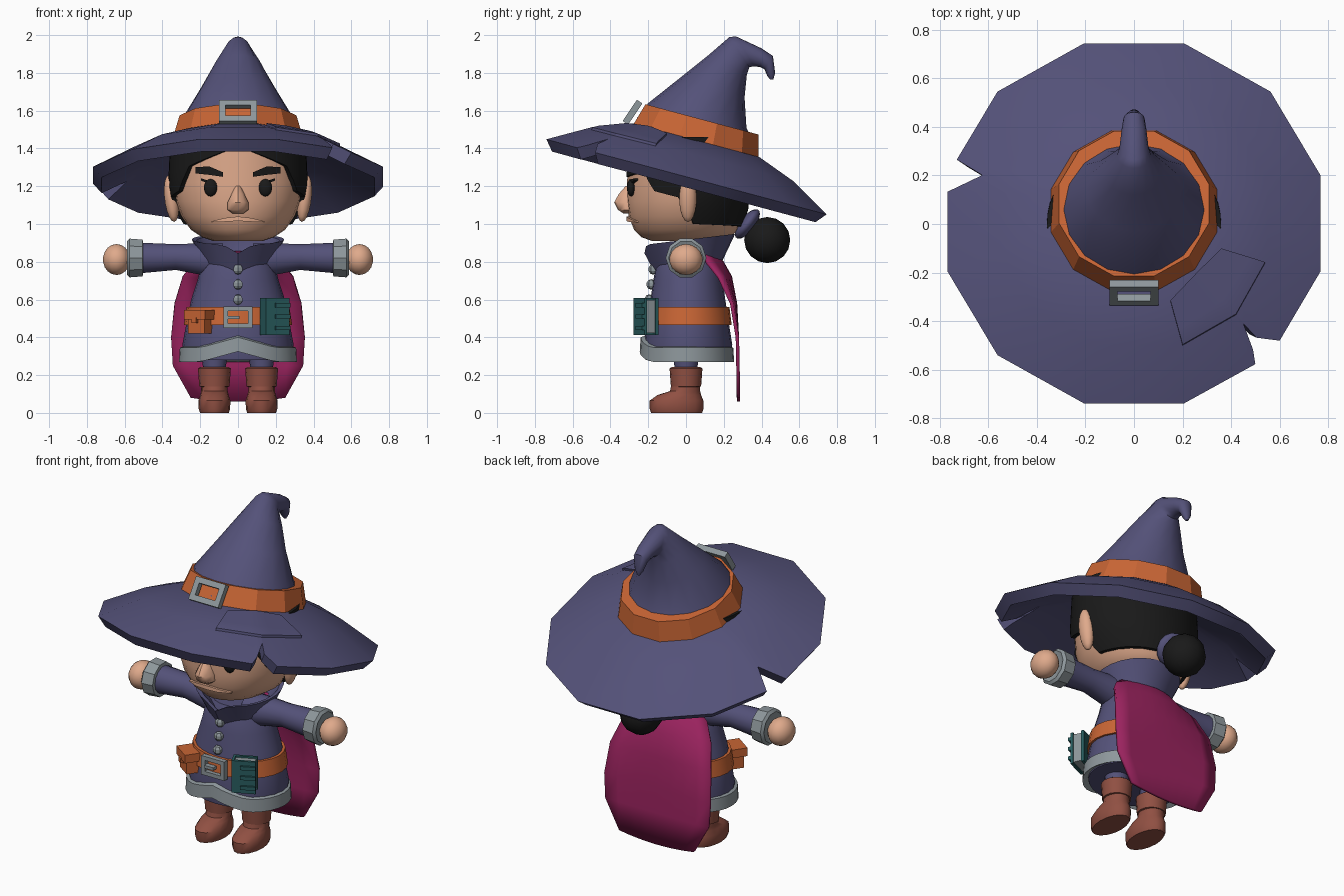
import bpy, bmesh, math
from mathutils import Matrix, Vector, Euler

if "Cube" in bpy.data.objects:
    bpy.data.objects.remove(bpy.data.objects["Cube"])


def material(name, r, g, b):
    m = bpy.data.materials.new(name)
    m.diffuse_color = (r, g, b, 1)
    m.use_nodes = True
    m.node_tree.nodes["Principled BSDF"].inputs["Base Color"].default_value = m.diffuse_color
    return m


PURPLE = material("purple_cloth", .088, .083, .19)
ORANGE = material("orange_leather", .58, .13, .035)
GREY = material("grey_trim", .27, .31, .33)
SKIN = material("skin", .74, .40, .26)
BLACK = material("black_hair", .010, .010, .010)
BROWN = material("brown_boots", .28, .08, .055)
MAGENTA = material("magenta_cape", .33, .017, .115)
TEAL = material("teal_book", .022, .11, .115)


def finish(name, bm, mat, angle=40, matrix=None):
    if matrix is not None:
        bm.transform(matrix)
    bmesh.ops.recalc_face_normals(bm, faces=bm.faces)
    me = bpy.data.meshes.new(name)
    bm.to_mesh(me)
    bm.free()
    me.materials.append(mat)
    ob = bpy.data.objects.new(name, me)
    bpy.context.collection.objects.link(ob)
    bpy.ops.object.select_all(action='DESELECT')
    ob.select_set(True)
    bpy.context.view_layer.objects.active = ob
    bpy.ops.object.shade_smooth_by_angle(angle=math.radians(angle))
    return ob


def loft(name, rings, mat, caps=True, closed=True, loop=False, angle=40, matrix=None):
    """Skin a list of equal-length point rings."""
    bm = bmesh.new()
    vs = [[bm.verts.new(p) for p in r] for r in rings]
    n = len(rings[0])
    pairs = list(zip(vs, vs[1:])) + ([(vs[-1], vs[0])] if loop else [])
    for a, b in pairs:
        for i in range(n if closed else n - 1):
            j = (i + 1) % n
            bm.faces.new((a[i], a[j], b[j], b[i]))
    if caps and closed and not loop:
        bm.faces.new(vs[0])
        bm.faces.new(vs[-1])
    return finish(name, bm, mat, angle, matrix)


def ring(cx, cy, z, rx, ry, n=16, off=0.0, dz=None):
    out = []
    for i in range(n):
        a = off + 2 * math.pi * i / n
        x, y = cx + rx * math.cos(a), cy + ry * math.sin(a)
        out.append((x, y, z + (dz(x, y) if dz else 0)))
    return out


def ball(name, loc, scale, mat, rot=(0, 0, 0), u=14, v=9, angle=50):
    bm = bmesh.new()
    bmesh.ops.create_uvsphere(bm, u_segments=u, v_segments=v, radius=1)
    return finish(name, bm, mat, angle, Matrix.LocRotScale(Vector(loc), Euler(rot), Vector(scale)))


def boxes(name, items, mat, matrix=None):
    bm = bmesh.new()
    for c, s in items:
        bmesh.ops.create_cube(bm, size=1, matrix=Matrix.LocRotScale(Vector(c), None, Vector(s)))
    return finish(name, bm, mat, 30, matrix)


def buckle(name, w, h, t, d, matrix):
    items = [((0, 0, s * (h - t) / 2), (w, d, t)) for s in (-1, 1)]
    items += [((s * (w - t) / 2, 0, 0), (t, d, h - 2 * t)) for s in (-1, 1)]
    return boxes(name, items, GREY, matrix)


def place(x, y, z, rx=0, rz=0):
    return Matrix.LocRotScale(Vector((x, y, z)), Euler((math.radians(rx), 0, math.radians(rz))), None)


# ---- Hat brim: twelve-sided with two torn notches, tilted back ----
HAT = place(0, 0, 1.24, rx=-15)
OFF = math.radians(15)
C15 = math.cos(OFF)


def poly_r(x, y):
    """Radius of the twelve-sided outline passing through (x, y)."""
    return max(x * math.cos(k * math.pi / 6) + y * math.sin(k * math.pi / 6) for k in range(12)) / C15


notches = {5: [(-.73, .272), (-.625, .185), (-.768, .135)],
           10: [(.50, -.60), (.49, -.545), (.45, -.45), (.505, -.50), (.60, -.50)]}
outline = []
for k in range(12):
    a = OFF + k * math.pi / 6
    outline += notches.get(k, [(.795 * math.cos(a), .795 * math.sin(a))])


def brim_h(r):
    if r < .57:
        return .21 - (r - .36) * .075 / .21
    return .135 - (r - .57) * .125 / .225


def inner(r, h):
    return [(x * r / poly_r(x, y), y * r / poly_r(x, y), h) for x, y in outline]


rim_top = [(x, y, brim_h(poly_r(x, y))) for x, y in outline]
rim_low = [(x * .94, y * .94, brim_h(poly_r(x, y)) - .055) for x, y in outline]
loft("hat_brim", [inner(.30, .17), inner(.55, .09), rim_low, rim_top, inner(.57, .135),
                  inner(.36, .21), inner(.30, .215)], PURPLE, loop=True, angle=30, matrix=HAT)

# Sewn patch lying on the brim
edge_a = [Vector(p) for p in ((.36, -.16), (.255, -.27), (.15, -.38))]
edge_b = [Vector(p) for p in ((.54, -.20), (.42, -.42), (.20, -.55))]


def patch_row(i):
    k, f = min(i // 4, 1), (i - 4 * min(i // 4, 1)) / 4
    a, b = edge_a[k].lerp(edge_a[k + 1], f), edge_b[k].lerp(edge_b[k + 1], f)
    pts = [a.lerp(b, j / 6) for j in range(7)]
    top = [(p.x, p.y, brim_h(poly_r(*p)) + .014) for p in pts]
    return top + [(p.x, p.y, brim_h(poly_r(*p)) - .01) for p in reversed(pts)]


loft("hat_patch", [patch_row(i) for i in range(9)], PURPLE, angle=30, matrix=HAT)

# Hat band and its buckle
loft("hat_band", [ring(0, 0, h, r, r, 12, OFF) for h, r in
                  ((.19, .30), (.20, .357), (.325, .32), (.325, .27))], ORANGE, angle=25, matrix=HAT)
buckle("hat_buckle", .20, .135, .033, .035, place(0, -.283, 1.592, rx=-34))


# Hat cone: each ring runs from a front point to a back point
def slant(yf, zf, yb, zb, rx, n=16):
    f, b = Vector((0, yf, zf)), Vector((0, yb, zb))
    c, d = (f + b) / 2, (f - b) / 2
    return [c + d * math.cos(t) + Vector((rx * math.sin(t), 0, 0))
            for t in (2 * math.pi * i / n for i in range(n))]


loft("hat_cone", [slant(*p) for p in (
    (-.26, 1.56, .36, 1.42, .31), (-.20, 1.64, .32, 1.51, .285), (-.03, 1.775, .31, 1.67, .195),
    (.12, 1.895, .322, 1.79, .125), (.23, 1.99, .335, 1.83, .07), (.265, 1.993, .36, 1.835, .06),
    (.40, 1.93, .395, 1.83, .05), (.46, 1.89, .415, 1.82, .043), (.472, 1.80, .43, 1.785, .025),
    (.462, 1.765, .445, 1.765, .008))], PURPLE)

# ---- Head ----
HEAD = [(.91, .13, .18), (.93, .19, .235), (.97, .25, .275), (1.04, .30, .303), (1.12, .33, .314),
        (1.22, .345, .312), (1.46, .335, .30)]


def head_r(z):
    for (z0, a0, b0), (z1, a1, b1) in zip(HEAD, HEAD[1:]):
        if z <= z1:
            t = (z - z0) / (z1 - z0)
            return a0 + (a1 - a0) * t, b0 + (b1 - b0) * t
    return HEAD[-1][1:]


def face_y(x, z):
    rx, ry = head_r(z)
    return -ry * math.sqrt(max(0, 1 - (x / rx) ** 2))


loft("head", [ring(0, 0, z, rx, ry, 24) for z, rx, ry in HEAD], SKIN)

# Hair: hairline drops from the forehead to the nape
LINE = [(0, 1.41), (35, 1.33), (48, 1.30), (56, 1.18), (84, 1.14), (97, 1.0), (180, .985)]


def hair_column(i, n=48):
    deg = abs((i * 360 / n + 180) % 360 - 180)
    for (d0, z0), (d1, z1) in zip(LINE, LINE[1:]):
        if deg <= d1:
            low = z0 + (z1 - z0) * (deg - d0) / (d1 - d0)
            break
    a = math.radians(i * 360 / n - 90)
    col = []
    for z, g in [(low, .96)] + [(low + (1.46 - low) * t / 5, 1.07) for t in range(6)] + [(1.46, .5)]:
        rx, ry = head_r(z)
        col.append((rx * g * math.cos(a), ry * g * math.sin(a), z))
    return col


loft("hair", [hair_column(i) for i in range(48)], BLACK, closed=False, loop=True)
ball("hair_bun", (0, .43, .915), (.122, .122, .122), BLACK, u=12, v=8)
ball("hair_tie", (0, .325, 1.0), (.095, .095, .04), PURPLE, rot=(math.radians(-128), 0, 0))


# ---- Face ----
def face_strip(name, pts, d, mat):
    rows = []
    for x, z, h in pts:
        y = face_y(x, z)
        rows.append([(x, y + .02, z - h), (x, y - d, z - h), (x, y - d, z + h), (x, y + .02, z + h)])
    loft(name, rows, mat, angle=30)


loft("nose", [ring(0, -.30, z, rx, ry, 10, math.pi / 2) for z, rx, ry in
              ((1.055, .03, .03), (1.075, .058, .06), (1.115, .058, .08), (1.16, .035, .055),
               (1.2, .015, .02))], SKIN)
face_strip("mouth", [(-.14, 1.012, .003), (-.07, 1.022, .01), (0, 1.028, .012),
                     (.07, 1.022, .01), (.14, 1.012, .003)], .018, SKIN)
for s, side in ((-1, "right"), (1, "left")):
    ball(side + "_eye", (s * .145, face_y(.145, 1.19) - .008, 1.192), (.036, .022, .046), BLACK)
    face_strip(side + "_eyelash", [(s * .16, 1.222, .008), (s * .195, 1.236, .006)], .02, BLACK)
    face_strip(side + "_brow", [(s * .08, 1.262, .012), (s * .15, 1.282, .022), (s * .225, 1.285, .017)],
               .014, BLACK)
    ball(side + "_ear", (s * .352, .01, 1.135), (.038, .046, .125), SKIN, rot=(0, s * .12, 0))

# ---- Robe, collar and hem ----
loft("robe", [ring(0, .01, z, rx, ry, 24) for z, rx, ry in (
    (.28, .28, .225), (.36, .295, .235), (.5, .268, .213), (.6, .248, .198), (.7, .215, .183),
    (.78, .195, .17), (.85, .15, .14))], PURPLE)


def hem_rise(x, y):
    return .055 * max(0, 1 - abs(x) / .2) if y < 0 else 0


loft("robe_hem", [ring(0, .005, z, rx, ry, 32, 0, hem_rise) for z, rx, ry in (
    (.29, .275, .215), (.27, .312, .25), (.345, .308, .245), (.355, .28, .22))], GREY, loop=True, angle=30)


def collar_dip(x, y):
    return .12 * (y - .03) - (.045 * max(0, 1 - abs(x) / .08) if y < 0 else 0)


loft("collar", [ring(0, .02, z, rx, ry, 24, 0, collar_dip) for z, rx, ry in (
    (.79, .185, .175), (.84, .205, .20), (.92, .245, .24), (.915, .22, .215), (.83, .15, .14))],
     PURPLE, angle=35)
for i, z in enumerate((.60, .68, .76)):
    ball("button_%d" % (i + 1), (0, -.195 + (z - .6) * .13, z), (.028, .025, .028), GREY, u=6, v=5, angle=20)

# ---- Belt, pouch and book ----
loft("belt", [ring(0, .01, z, rx, ry, 24) for z, rx, ry in (
    (.465, .25, .2), (.465, .287, .232), (.56, .272, .22), (.56, .24, .19))], ORANGE, loop=True, angle=30)
buckle("belt_buckle", .155, .115, .024, .03, place(0, -.228, .507))
boxes("belt_prong", [((-.022, 0, 0), (.06, .03, .018))], GREY, place(0, -.235, .505))
POUCH = place(-.20, -.178, .485, rz=-35)
boxes("pouch", [((0, 0, -.015), (.105, .075, .10)), ((0, -.006, .035), (.135, .095, .05)),
                ((0, -.05, .005), (.03, .02, .03))], ORANGE, POUCH)
BOOK = place(.195, -.212, .51, rz=25)
boxes("book_cover", [((0, s * .033, 0), (.135, .016, .195)) for s in (-1, 1)] +
      [((-.062, 0, 0), (.014, .08, .195))] +
      [((.025, -.047, z), (.085, .014, .022)) for z in (-.06, 0, .06)], TEAL, BOOK)
boxes("book_pages", [((.002, 0, 0), (.115, .052, .175))], GREY, BOOK)


# ---- Arms and legs ----
def x_ring(x, z, r, n=14):
    return [(x, r * math.cos(2 * math.pi * i / n), z + r * math.sin(2 * math.pi * i / n)) for i in range(n)]


for s, side in ((-1, "right"), (1, "left")):
    loft(side + "_sleeve", [x_ring(s * x, z, r) for x, z, r in (
        (.08, .80, .10), (.2, .815, .085), (.33, .825, .07), (.52, .82, .083))], PURPLE)
    loft(side + "_cuff", [x_ring(s * x, .82, r, 10) for x, r in (
        (.50, .07), (.505, .102), (.575, .108), (.588, .092), (.57, .05))], GREY, angle=30)
    ball(side + "_hand", (s * .643, 0, .812), (.074, .088, .082), SKIN)
    cx = s * .125
    loft(side + "_trouser", [ring(cx, 0, z, r, r) for z, r in ((.2, .06), (.24, .06), (.34, .075))], PURPLE)
    loft(side + "_boot_foot", [ring(cx, cy, z, rx, ry) for z, cy, rx, ry in (
        (0, -.05, .076, .135), (.02, -.05, .083, .142), (.065, -.05, .085, .142), (.095, -.035, .075, .115),
        (.115, -.005, .07, .08), (.16, 0, .07, .075))], BROWN)
    loft(side + "_boot_shaft", [ring(cx, 0, z, r, r) for z, r in (
        (.135, .06), (.14, .08), (.235, .087), (.243, .075))], BROWN)

# ---- Cape ----
rows = []
for z, hw, y, wrap in ((.85, .15, .14, .04), (.80, .22, .19, .08), (.72, .29, .235, .06), (.58, .335, .262, .02),
                       (.4, .354, .272, 0), (.25, .345, .275, 0), (.06, .25, .278, 0)):
    ts = [i / 4 - 1 for i in range(9)]
    rows.append([(hw * t, y - wrap * t * t, z + (.02 * t * t if z < .1 else 0)) for t in ts])
cape = loft("cape", rows, MAGENTA, closed=False)
thick = cape.modifiers.new("thickness", 'SOLIDIFY')
thick.thickness = .018
thick.offset = 0
